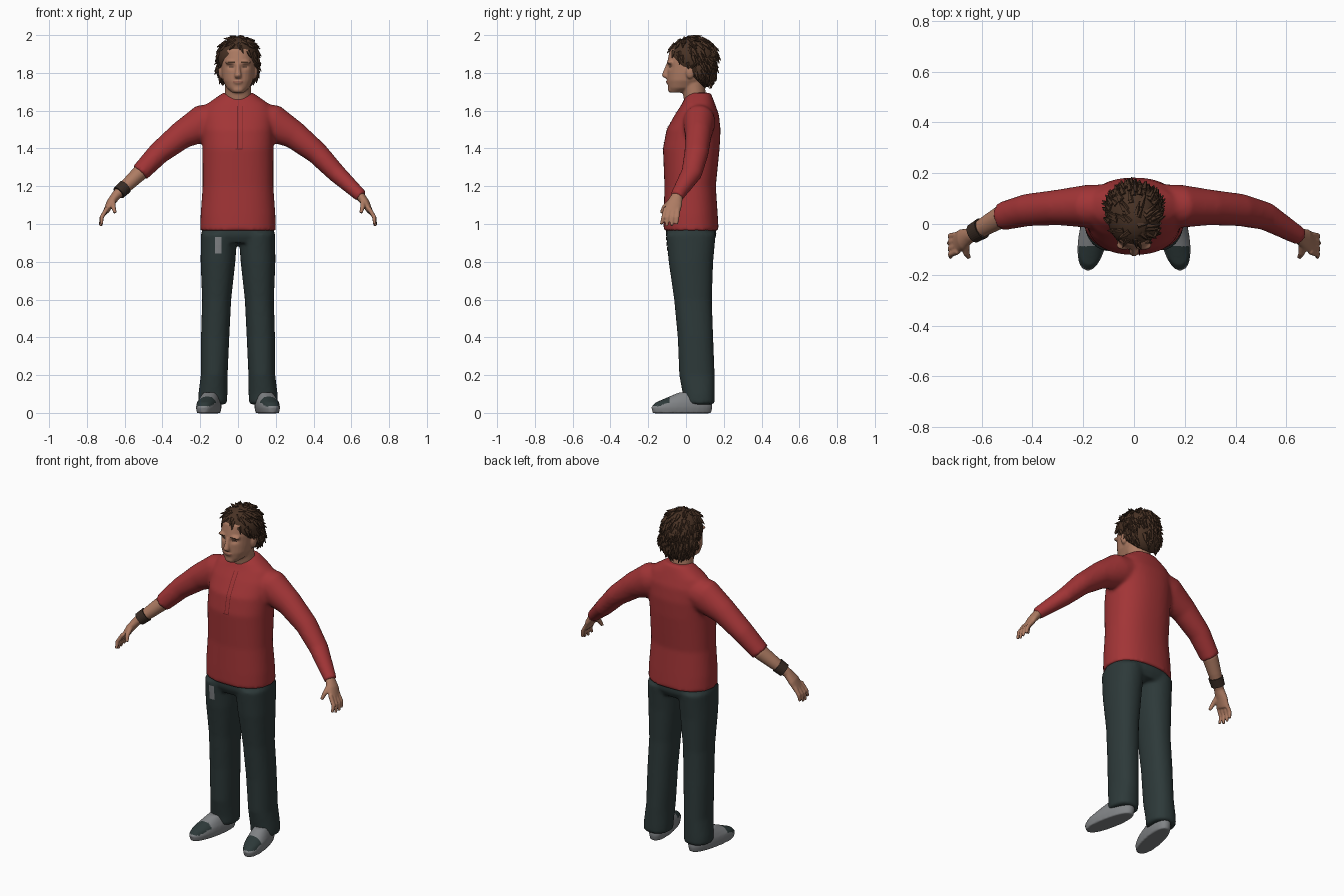
import bpy, bmesh, math, random
from mathutils import Vector, Matrix
from mathutils.bvhtree import BVHTree

random.seed(4)
cube = bpy.data.objects.get("Cube")
if cube:
    bpy.data.objects.remove(cube, do_unlink=True)


def material(name, *rgb):
    m = bpy.data.materials.new(name)
    m.use_nodes = True
    m.diffuse_color = (*rgb, 1)
    bsdf = next(n for n in m.node_tree.nodes if n.type == 'BSDF_PRINCIPLED')
    bsdf.inputs["Base Color"].default_value = (*rgb, 1)
    bsdf.inputs["Roughness"].default_value = 0.8
    return m


RED = material("red knit", .36, .035, .037)
SEAM = material("dark red seam", .17, .016, .018)
CLOTH = material("dark green cloth", .026, .041, .041)
GREY = material("shoe grey", .22, .23, .24)
SKIN = material("skin", .42, .2, .125)
LIP = material("lip", .29, .11, .075)
HAIR = material("brown hair", .065, .032, .018)
LEATHER = material("dark leather", .04, .024, .017)


def loft(bm, sections, p=2.0, flat=False, n=28):
    """Closed tube through sections (x, y, z, radius across, radius in depth)."""
    pts = [Vector(s[:3]) for s in sections]
    rings = []
    for i, (c, s) in enumerate(zip(pts, sections)):
        t = pts[min(i + 1, len(pts) - 1)] - pts[max(i - 1, 0)]
        t = Vector((0, 0, 1)) if flat else t.normalized()
        v = Vector((0, 1, 0))
        v = (v - t * v.dot(t)).normalized()
        u = v.cross(t)
        ring = []
        for k in range(n):
            a = math.tau * k / n
            ca, sa = math.cos(a), math.sin(a)
            ca = math.copysign(abs(ca) ** (2 / p), ca)
            sa = math.copysign(abs(sa) ** (2 / p), sa)
            ring.append(bm.verts.new(c + u * ca * s[3] + v * sa * s[4]))
        rings.append(ring)
    for a, b in zip(rings, rings[1:]):
        for k in range(n):
            bm.faces.new((a[k], a[(k + 1) % n], b[(k + 1) % n], b[k]))
    bm.faces.new(rings[0])
    bm.faces.new(rings[-1])


def blob(bm, centre, radii):
    m = Matrix.Translation(centre) @ Matrix.Diagonal((*radii, 1))
    return bmesh.ops.create_uvsphere(bm, u_segments=28, v_segments=18, radius=1, matrix=m)


def finish(name, bm, mats, voxel=0, smooth=4):
    """Make the object; with a voxel size, fuse its pieces into one skin."""
    bmesh.ops.recalc_face_normals(bm, faces=bm.faces[:])
    me = bpy.data.meshes.new(name)
    bm.to_mesh(me)
    bm.free()
    o = bpy.data.objects.new(name, me)
    bpy.context.collection.objects.link(o)
    if voxel:
        r = o.modifiers.new("fuse", 'REMESH')
        r.mode, r.voxel_size = 'VOXEL', voxel
        s = o.modifiers.new("soften", 'SMOOTH')
        s.factor, s.iterations = .5, smooth
        dg = bpy.context.evaluated_depsgraph_get()
        me = bpy.data.meshes.new_from_object(o.evaluated_get(dg))
        o.modifiers.clear()
        o.data = me
        me.shade_smooth()
    me.materials.clear()
    for m in mats:
        me.materials.append(m)
    return o


def plate(name, target, x0, x1, z0, z1, mat, nx=6, nz=6, lift=.003):
    """Thin sheet laid on the front of a target."""
    me = target.data
    tree = BVHTree.FromPolygons([v.co for v in me.vertices], [p.vertices[:] for p in me.polygons])
    bm = bmesh.new()
    grid = []
    for j in range(nz + 1):
        row = []
        for i in range(nx + 1):
            x, z = x0 + (x1 - x0) * i / nx, z0 + (z1 - z0) * j / nz
            hit = tree.ray_cast(Vector((x, -1, z)), Vector((0, 1, 0)))[0]
            row.append(bm.verts.new((x, (hit.y if hit else 0) - lift, z)))
        grid.append(row)
    for a, b in zip(grid, grid[1:]):
        for i in range(nx):
            bm.faces.new((a[i], a[i + 1], b[i + 1], b[i]))
    return finish(name, bm, [mat])


def mirror(sections, s):
    return [(c[0] * s, *c[1:]) for c in sections]


# Sweater: torso with a long left sleeve and a pushed-up right sleeve
ARM = [(.11, .07, 1.555, .085, .085), (.18, .07, 1.535, .1, .085), (.30, .065, 1.47, .074, .07),
       (.42, .055, 1.375, .06, .064), (.52, .03, 1.27, .05, .056), (.655, -.05, 1.145, .034, .036)]
bm = bmesh.new()
loft(bm, [(0, .027, .965, .2, .146), (0, .025, 1.05, .198, .143), (0, .022, 1.2, .187, .136),
          (0, .028, 1.4, .188, .15), (0, .04, 1.5, .19, .143), (0, .058, 1.58, .19, .116),
          (0, .066, 1.635, .165, .088), (0, .068, 1.67, .115, .073), (0, .072, 1.695, .078, .058)],
     p=2.3, flat=True, n=40)
loft(bm, ARM)
loft(bm, mirror(ARM[:5], -1))
sweater = finish("sweater", bm, [RED], .011, 5)
for x in (-.002, .022):
    plate("placket_seam", sweater, x - .002, x + .002, 1.4, 1.625, SEAM, 1, 24)
plate("placket_end", sweater, -.012, .024, 1.395, 1.4, SEAM, 6, 1)

# Trousers
LEG = [(.135, .07, .045, .077, .083), (.133, .068, .1, .077, .085), (.126, .058, .2, .071, .094),
       (.121, .05, .4, .075, .094), (.113, .037, .6, .077, .1), (.106, .026, .8, .092, .118),
       (.1, .026, .95, .097, .132)]
bm = bmesh.new()
loft(bm, [(0, .026, .9, .18, .115), (0, .027, .94, .195, .135), (0, .027, 1.0, .185, .13)],
     p=2.3, flat=True)
for s in (1, -1):
    loft(bm, mirror(LEG, s), p=2.2, flat=True)
trousers = finish("trousers", bm, [CLOTH], .011, 4)
plate("thigh_patch", trousers, -.122, -.088, .845, .93, GREY)

# Shoes, toes turned out, with a dark toe panel
for s, side in ((1, "left"), (-1, "right")):
    bm = bmesh.new()
    loft(bm, [(0, 0, -.002, .052, .157), (0, 0, .03, .058, .165), (0, .01, .055, .056, .152),
              (0, .035, .08, .048, .118), (0, .06, .108, .036, .075)], p=2.3, flat=True)
    bm.transform(Matrix.Translation((.155 * s, -.022, 0)) @ Matrix.Rotation(.2 * s, 4, 'Z'))
    shoe = finish(side + "_shoe", bm, [GREY, CLOTH], .007, 3)
    for f in shoe.data.polygons:
        f.material_index = int(f.center.y < -.085 and f.center.z > .035 and f.normal.z > .3)

# Forearms and hands
FOREARM = [(.47, .04, 1.325, .04, .044), (.52, .03, 1.27, .042, .045),
           (.58, -.005, 1.213, .036, .038), (.645, -.045, 1.152, .025, .029),
           (.676, -.06, 1.11, .022, .041), (.699, -.075, 1.065, .015, .043)]
THUMB = [(.662, -.075, 1.125, .015, .015), (.66, -.115, 1.09, .013, .013), (.65, -.131, 1.058, .009, .009)]
for s, side in ((1, "left"), (-1, "right")):
    bm = bmesh.new()
    loft(bm, mirror(FOREARM, s))
    loft(bm, mirror(THUMB, s), n=12)
    for i in range(4):
        ky, ty = -.042 - .022 * i, -.05 - .027 * i
        tip = (.73 - .004 * abs(i - 1), ty, .985 + .009 * abs(i - 1.6))
        loft(bm, mirror([(.692, ky, 1.085, .012, .012), (.722, (ky + ty) / 2, 1.035, .0115, .0115),
                         (*tip, .008, .008)], s), n=12)
    finish(side + "_forearm_and_hand", bm, [SKIN], .0055, 2)

# Wristband on the right arm
bm = bmesh.new()
loft(bm, [(-.598, -.017, 1.196, .039, .042), (-.632, -.037, 1.165, .036, .039)])
finish("wristband", bm, [LEATHER])

# Head and neck
bm = bmesh.new()
loft(bm, [(0, -.055, 1.695, .03, .03), (0, -.02, 1.72, .06, .074), (0, -.003, 1.76, .08, .096),
          (0, .012, 1.8, .087, .111), (0, .02, 1.86, .091, .119), (0, .025, 1.92, .086, .112),
          (0, .03, 1.955, .062, .085), (0, .03, 1.975, .025, .035)], p=2.2, flat=True)
loft(bm, [(0, .06, 1.6, .066, .06), (0, .045, 1.68, .069, .06), (0, .035, 1.74, .068, .064),
          (0, .03, 1.8, .06, .06)], flat=True)
loft(bm, [(0, -.092, 1.85, .011, .012), (0, -.104, 1.815, .013, .014), (0, -.111, 1.785, .019, .018),
          (0, -.1, 1.772, .017, .014)], flat=True, n=16)
blob(bm, (0, -.078, 1.712), (.03, .018, .018))
blob(bm, (0, -.09, 1.752), (.028, .016, .013))
for s in (1, -1):
    blob(bm, (.09 * s, .022, 1.805), (.014, .024, .036))
    blob(bm, (.036 * s, -.084, 1.856), (.034, .018, .011))
head = finish("head_and_neck", bm, [SKIN], .006, 3)
for v in head.data.vertices:  # eye sockets
    if v.co.y < -.03:
        d = ((abs(v.co.x) - .036) / .02) ** 2 + ((v.co.z - 1.832) / .012) ** 2
        v.co.y += .01 * math.exp(-d)
for s in (1, -1):
    plate("eye", head, .036 * s - .012, .036 * s + .012, 1.829, 1.835, LEATHER, lift=.001)
    plate("eyebrow", head, .036 * s - .02, .036 * s + .02, 1.853, 1.859, HAIR, lift=.001)
plate("mouth", head, -.026, .026, 1.749, 1.756, LIP, lift=.001)

# Hair: two masses trimmed along the hairline, covered with pointed locks
MASSES = [(Vector((0, .035, 1.88)), Vector((.106, .128, .112))),
          (Vector((0, .076, 1.82)), Vector((.106, .08, .105)))]
HAIRLINE, UP = Vector((0, -.1, 1.915)), Vector((0, .7, .715))
bm = bmesh.new()
for c, r in MASSES:
    blob(bm, c, r)
bmesh.ops.bisect_plane(bm, geom=bm.verts[:] + bm.edges[:] + bm.faces[:], plane_co=HAIRLINE,
                       plane_no=UP, clear_inner=True)
bmesh.ops.holes_fill(bm, edges=[e for e in bm.edges if e.is_boundary])
finish("hair_mass", bm, [HAIR], .007, 2)

bm = bmesh.new()
for i in range(420):
    c, r = MASSES[i % 2]
    d = Vector([random.gauss(0, 1) for _ in range(3)]).normalized()
    base = c + d * r * .97
    n = Vector([a / b for a, b in zip(d, r)]).normalized()
    flow = Vector((0, .35, -1))
    flow = (flow - n * flow.dot(n)).normalized()
    axis = (flow + n * random.uniform(.1, .28)).normalized()
    length = random.uniform(.035, .06)
    tip = base + axis * length
    if (base - HAIRLINE).dot(UP) < .008 or (tip - HAIRLINE).dot(UP) < -.008 or tip.z < 1.715:
        continue
    turn = axis.to_track_quat('Z', 'X').to_matrix().to_4x4()
    bmesh.ops.create_cone(bm, cap_ends=True, segments=5, radius1=.013, radius2=.002, depth=length,
                          matrix=Matrix.Translation((base + tip) / 2) @ turn)
finish("hair_locks", bm, [HAIR])
